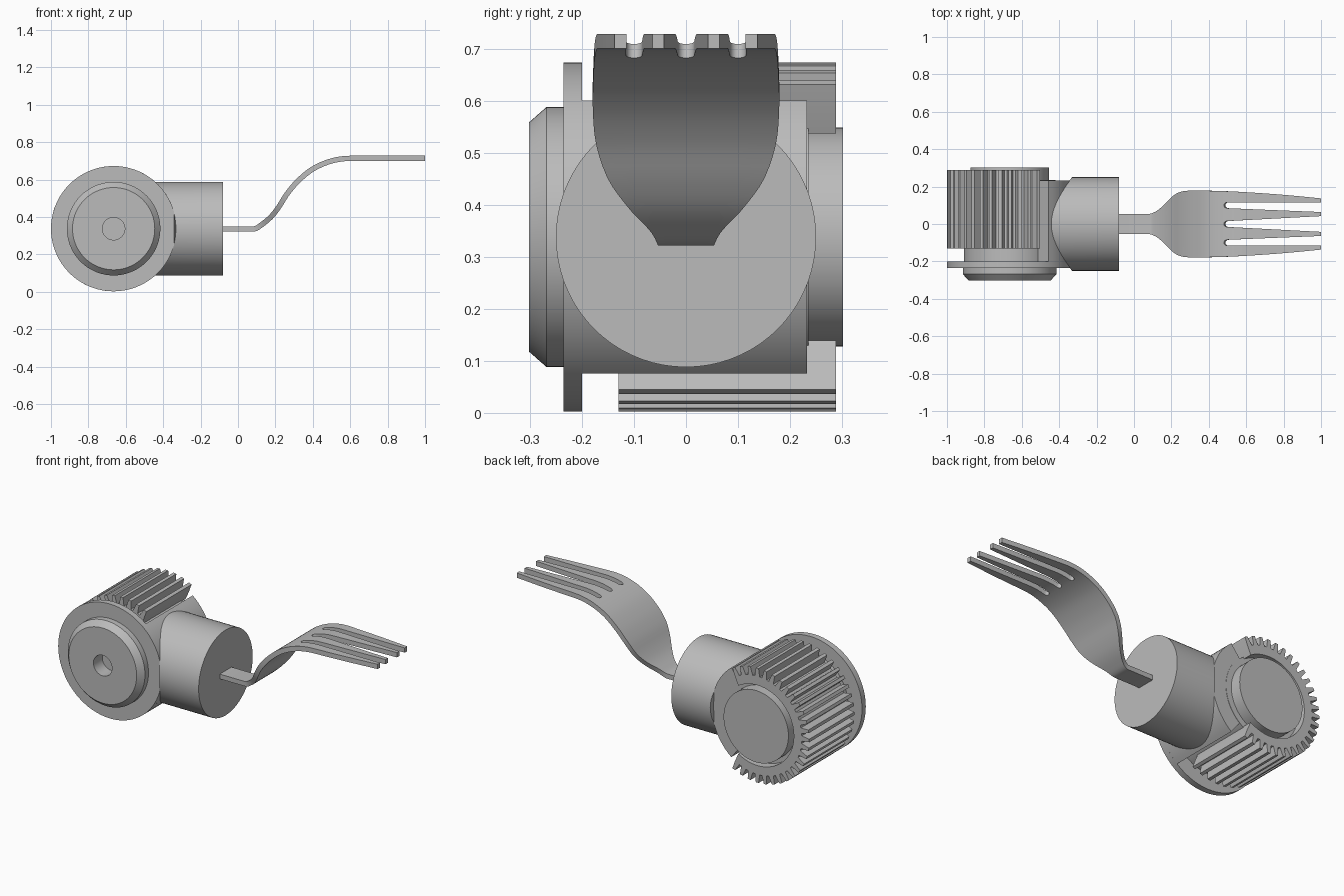
import bpy, bmesh, math

cube = bpy.data.objects.get("Cube")
if cube:
    bpy.data.objects.remove(cube, do_unlink=True)

CX, CZ = -0.665, 0.338      # hub axis
OUTER = 0.335               # flange, tooth tip and saddle radius
SEG = 72

metal = bpy.data.materials.new("plain grey")
metal.use_nodes = True
grey = (0.5, 0.5, 0.5, 1)
metal.diffuse_color = grey
metal.node_tree.nodes["Principled BSDF"].inputs["Base Color"].default_value = grey


def finish(name, bm, thickness=0):
    bmesh.ops.remove_doubles(bm, verts=bm.verts, dist=1e-5)
    bmesh.ops.recalc_face_normals(bm, faces=bm.faces)
    mesh = bpy.data.meshes.new(name)
    bm.to_mesh(mesh)
    bm.free()
    mesh.materials.append(metal)
    obj = bpy.data.objects.new(name, mesh)
    bpy.context.collection.objects.link(obj)
    bpy.ops.object.select_all(action='DESELECT')
    bpy.context.view_layer.objects.active = obj
    obj.select_set(True)
    if thickness:
        mod = obj.modifiers.new("thickness", 'SOLIDIFY')
        mod.thickness = thickness
        mod.offset = 0
        mod.use_even_offset = True
        bpy.ops.object.modifier_apply(modifier=mod.name)
    bpy.ops.object.shade_smooth_by_angle(angle=math.radians(30))
    return obj


def polar(r, a):
    return CX + r * math.cos(a), CZ + r * math.sin(a)


def loft(name, rings):
    """Skin closed rings of points and cap both ends."""
    bm = bmesh.new()
    rows = [[bm.verts.new(p) for p in ring] for ring in rings]
    n = len(rows[0])
    for a, b in zip(rows, rows[1:]):
        for i in range(n):
            bm.faces.new((a[i], a[(i + 1) % n], b[(i + 1) % n], b[i]))
    bm.faces.new(rows[0])
    bm.faces.new(rows[-1])
    return finish(name, bm)


def turned(name, profile):
    """Turn (radius, y) points about the hub axis."""
    rings = []
    for r, y in profile:
        spots = [polar(r, math.tau * i / SEG) for i in range(SEG)]
        rings.append([(x, y, z) for x, z in spots])
    return loft(name, rings)


def prism(name, outline, y0, y1):
    return loft(name, [[(x, y, z) for x, z in outline] for y in (y0, y1)])


# Hub: front flange with chamfered boss and centre hole, then the core
turned("front_flange", [(0.06, -0.22), (0.06, -0.302), (0.22, -0.302), (0.25, -0.268),
                        (0.25, -0.235), (OUTER, -0.235), (OUTER, -0.2), (0.2, -0.2)])
turned("hub_core", [(0.2, -0.205), (0.245, -0.205), (0.245, 0.235),
                    (0.21, 0.235), (0.21, 0.302)])

# Toothed ring, open towards the neck
TEETH = 27
START = math.radians(58)
pitch = (math.tau - 2 * START) / TEETH
outline = []
for i in range(TEETH):
    mid = START + (i + 0.5) * pitch
    for r, f in ((0.287, -0.34), (OUTER, -0.17), (OUTER, 0.17), (0.287, 0.34)):
        outline.append(polar(r, mid + f * pitch))
for i in range(SEG + 1):
    outline.append(polar(0.235, math.tau - START - i / SEG * (math.tau - 2 * START)))
prism("gear_ring", outline, -0.13, 0.288)

# Solid sector that carries the neck
half = math.radians(51.5)
steps = 24
angles = [half * (2 * i / steps - 1) for i in range(steps + 1)]
sector = [polar(OUTER, a) for a in angles] + [polar(0.2, a) for a in reversed(angles)]
prism("neck_saddle", sector, -0.201, 0.233)

# Round neck, its inner end following the saddle
NECK = 0.25
saddle, flat = [], []
for i in range(SEG):
    a = math.tau * i / SEG
    y, z = NECK * math.cos(a), NECK * math.sin(a)
    saddle.append((CX + math.sqrt(OUTER ** 2 - z * z) - 0.002, y, CZ + z))
    flat.append((-0.08, y, CZ + z))
loft("neck", [saddle, flat])

# Fork: (x, height, half width) along its length
stations = [(-0.1, 0.336, 0.054), (0.085, 0.336, 0.054), (0.13, 0.362, 0.07),
            (0.18, 0.405, 0.112), (0.22, 0.457, 0.15), (0.26, 0.521, 0.172),
            (0.32, 0.592, 0.179), (0.4, 0.657, 0.178), (0.5, 0.7, 0.175),
            (0.6, 0.714, 0.17), (0.8, 0.714, 0.156), (1.0, 0.714, 0.137)]
SLOT = 0.485


def slope(i, k):
    a, b = stations[max(i - 1, 0)], stations[min(i + 1, len(stations) - 1)]
    return (b[k] - a[k]) / (b[0] - a[0])


def along(x, k):
    """Smooth interpolation of column k; straight spans stay straight."""
    i = max(j for j in range(len(stations) - 1) if stations[j][0] <= x + 1e-9)
    p, q = stations[i], stations[i + 1]
    d = q[0] - p[0]
    t = (x - p[0]) / d
    if abs(q[k] - p[k]) < 1e-6:
        return p[k]
    m0 = 0 if i and stations[i - 1][k] == p[k] and k == 1 and i > 5 else slope(i, k)
    m1 = 0 if k == 1 and x > 0.5 else slope(i + 1, k)
    return (p[k] * (1 + 2 * t) * (1 - t) ** 2 + m0 * d * t * (1 - t) ** 2
            + q[k] * t * t * (3 - 2 * t) + m1 * d * t * t * (t - 1))


def cuts(x):
    """Edges of the four tines across the fork at x."""
    w = along(x, 2)
    t = max(0, (x - SLOT) / (1 - SLOT))
    rounded = 0
    if x > SLOT:
        rounded = math.sqrt(max(0, 1 - max(0, 1 - (x - SLOT) / 0.015) ** 2))
    side, mid = 0.1 - 0.011 * t, 0
    hs, hm = (0.015 + 0.01 * t) * rounded, (0.015 + 0.027 * t) * rounded
    return [-w, -side - hs, -side + hs, mid - hm, mid + hm, side - hs, side + hs, w] \
        if w > 0.125 else [w * f for f in (-1, -0.6, -0.6, 0, 0, 0.6, 0.6, 1)]


xs = [-0.1, 0.085] + [0.085 + 0.4 * i / 32 for i in range(1, 33)]
xs += [SLOT + s for s in (0.001, 0.003, 0.006, 0.01, 0.015)]
xs += [0.5 + 0.5 * i / 20 for i in range(1, 21)]
bm = bmesh.new()
rows = [[bm.verts.new((x, y, along(x, 1))) for y in cuts(x)] for x in xs]
for a, b in zip(rows, rows[1:]):
    for k in range(0, 8, 2):
        bm.faces.new((a[k], b[k], b[k + 1], a[k + 1]))
finish("fork", bm, 0.028)
